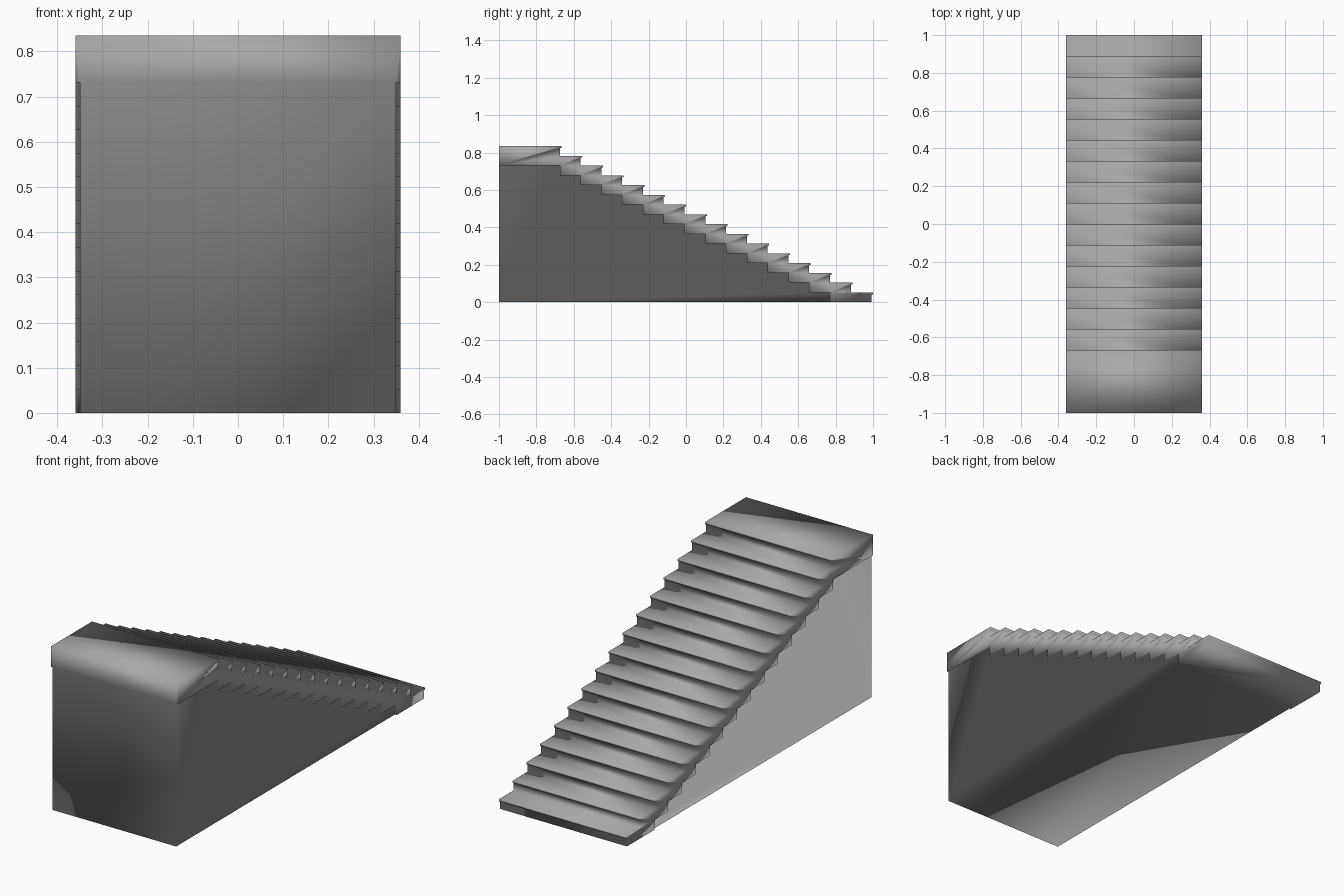
import bpy, bmesh

if "Cube" in bpy.data.objects:
    bpy.data.objects.remove(bpy.data.objects["Cube"])

N, RUN, RISE = 16, 2 / 18, 0.835 / 16      # steps, tread depth, riser height
OVER, LIP = 0.008, 0.010                   # nosing overhang and thickness
W, WB = 0.36, 0.35                         # half widths: flight and base

bm = bmesh.new()


def face(points):
    bm.faces.new([bm.verts.new(p) for p in points])


def strip(profile, x0, x1):
    # Sheet following a (y, z) profile between two x positions
    for (ya, za), (yb, zb) in zip(profile, profile[1:]):
        face([(x0, ya, za), (x1, ya, za), (x1, yb, zb), (x0, yb, zb)])


# Upper profile: risers with a thin overhanging nosing on each tread
upper = []
for k in range(N):
    y, top = 1 - k * RUN, (k + 1) * RISE
    upper += [(y - OVER, k * RISE), (y - OVER, top - LIP), (y, top - LIP), (y, top)]
upper.append((-1, N * RISE))

# Lower profile: same steps shifted two risers down
lower = []
for k in range(2, N):
    y = 1 - k * RUN - OVER
    lower += [(y, (k - 2) * RISE), (y, (k - 1) * RISE)]
lower.append((-1, (N - 2) * RISE))

# Treads, nosings and risers
strip(upper, -W, W)

# Stepped side bands, their undersides, and the recessed base walls
for s in (-1, 1):
    face([(s * W, y, z) for y, z in upper[:9] + lower[1::-1]])
    for k in range(2, N):
        i = 2 * (k - 2)
        column = upper[4 * k:4 * k + 5] + lower[i + 1:i + 4][::-1]
        face([(s * W, y, z) for y, z in column])
    strip(lower, s * WB, s * W)
    face([(s * WB, y, z) for y, z in lower + [(-1, 0)]])

# Front wall, the landing edge above it, and the floor face
zl, zt = lower[-1][1], N * RISE
face([(x, -1, z) for x, z in ((-WB, 0), (WB, 0), (WB, zl), (-WB, zl))])
face([(x, -1, z) for x, z in ((-W, zl), (-WB, zl), (WB, zl), (W, zl), (W, zt), (-W, zt))])
yb, ye = lower[0][0], 1 - OVER
face([(x, y, 0) for x, y in ((-WB, -1), (WB, -1), (WB, yb), (-WB, yb))])
face([(x, y, 0) for x, y in ((-W, yb), (-WB, yb), (WB, yb), (W, yb), (W, ye), (-W, ye))])

bmesh.ops.remove_doubles(bm, verts=bm.verts, dist=1e-5)
bmesh.ops.recalc_face_normals(bm, faces=bm.faces)

# The whole staircase is smooth shaded across its edges
for f in bm.faces:
    f.smooth = True

mesh = bpy.data.meshes.new("staircase")
bm.to_mesh(mesh)
bm.free()

# Dark grey stone
stone = bpy.data.materials.new("stone")
stone.diffuse_color = (0.4, 0.4, 0.4, 1)
stone.use_nodes = True
stone.node_tree.nodes["Principled BSDF"].inputs["Base Color"].default_value = stone.diffuse_color
mesh.materials.append(stone)
bpy.context.collection.objects.link(bpy.data.objects.new("staircase", mesh))
